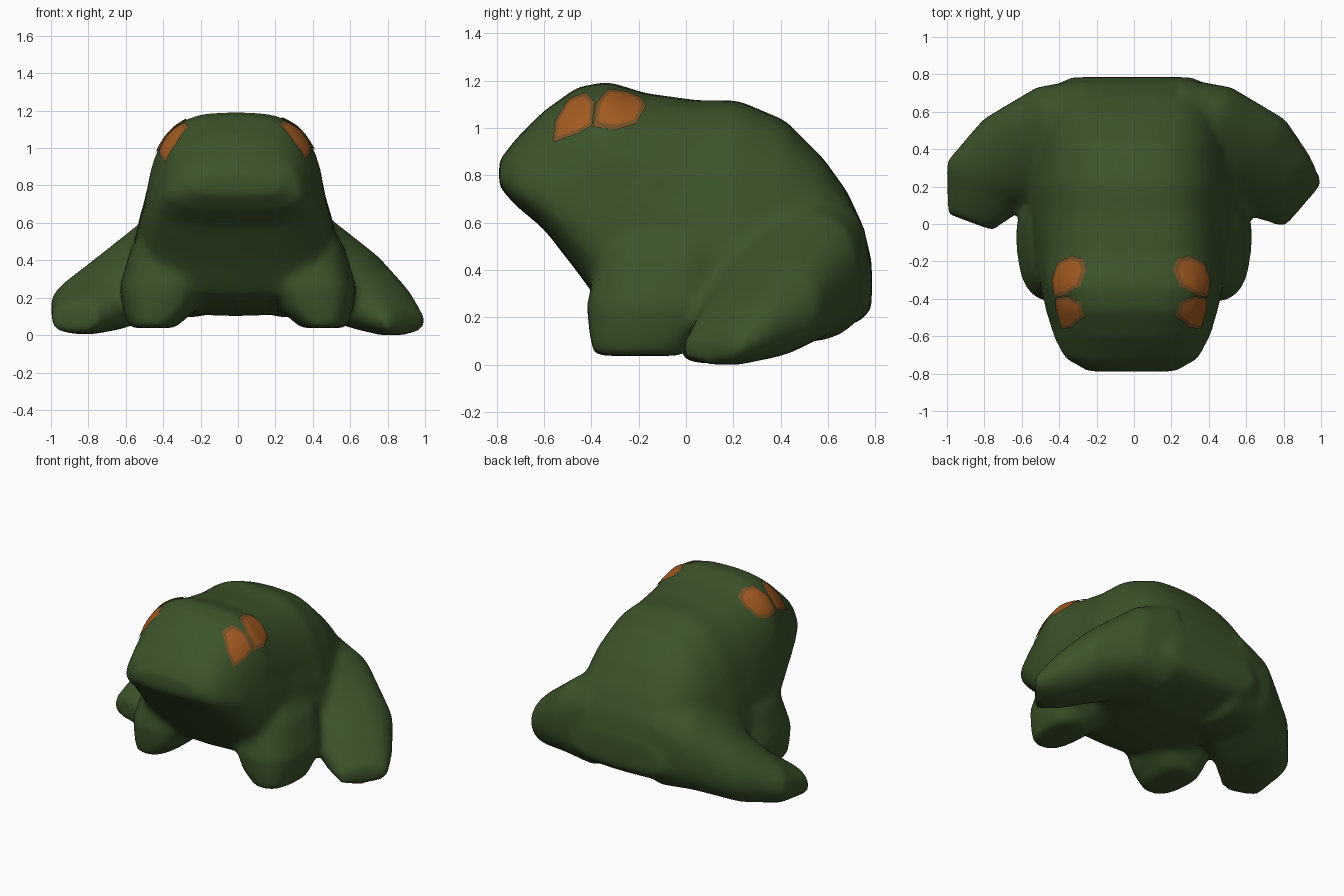
import bpy, bmesh, math
from mathutils import Vector
from mathutils.bvhtree import BVHTree

cube = bpy.data.objects.get("Cube")
if cube:
    bpy.data.objects.remove(cube, do_unlink=True)


def material(name, rgb):
    m = bpy.data.materials.new(name)
    m.use_nodes = True
    m.diffuse_color = (*rgb, 1)
    node = m.node_tree.nodes["Principled BSDF"]
    node.inputs["Base Color"].default_value = (*rgb, 1)
    node.inputs["Roughness"].default_value = 0.9
    return m


GREEN = material("moss green", (0.045, 0.087, 0.024))
ORANGE = material("eye orange", (0.36, 0.102, 0.015))
RIM = material("eye rim brown", (0.185, 0.083, 0.02))
SIDES = 28
X, Y, Z = Vector((1, 0, 0)), Vector((0, 1, 0)), Vector((0, 0, 1))


def ring(centre, u, v, power=2.0, taper=0.0):
    """Rounded-square cross-section; taper narrows u toward +v."""
    points = []
    for i in range(SIDES):
        a = 2 * math.pi * i / SIDES
        c, s = math.cos(a), math.sin(a)
        c = math.copysign(abs(c) ** (2 / power), c)
        s = math.copysign(abs(s) ** (2 / power), s)
        points.append(Vector(centre) + u * (c * (1 - taper * s)) + v * s)
    return points


def loft(bm, rings, mirror=False):
    loops = [[bm.verts.new((-p.x, p.y, p.z) if mirror else p) for p in r] for r in rings]
    for a, b in zip(loops, loops[1:]):
        for i in range(SIDES):
            j = (i + 1) % SIDES
            bm.faces.new((a[i], a[j], b[j], b[i]))
    bm.faces.new(loops[0])
    bm.faces.new(loops[-1])


def limb_rings(sections):
    """Rings square to a path: centre, half width, half height, squareness."""
    result = []
    for i, (c, w, h, power) in enumerate(sections):
        before = sections[max(i - 1, 0)][0]
        after = sections[min(i + 1, len(sections) - 1)][0]
        across = (Vector(after) - Vector(before)).cross(Z).normalized()
        result.append(ring(c, across * w, Z * h, power))
    return result


bm = bmesh.new()

# Head and trunk: y, bottom, top, half width at top, half width at bottom
trunk = [
    (-.79, .75, .86, .20, .26), (-.72, .67, .95, .29, .40), (-.60, .57, 1.07, .31, .48),
    (-.46, .39, 1.17, .38, .51), (-.33, .21, 1.195, .43, .53), (-.17, .14, 1.145, .42, .58),
    (.05, .11, 1.115, .40, .63), (.22, .10, 1.115, .39, .65), (.42, .10, 1.03, .37, .62),
    (.58, .13, .87, .36, .56), (.68, .16, .73, .35, .50), (.75, .19, .58, .32, .44),
    (.785, .24, .43, .27, .36),
]
rings = []
for y, low, high, top, base in trunk:
    mean = (top + base) / 2
    rings.append(ring((-.012, y, (low + high) / 2), X * mean, Z * (high - low) / 2,
                      3.1, (base - top) / (base + top)))
loft(bm, rings)

# Front legs, narrower toward the front: centre, half width, half depth
arm = [((.34, -.08, .64), .12, .18), ((.37, -.11, .46), .20, .26),
       ((.40, -.14, .25), .23, .28), ((.42, -.17, .13), .19, .24),
       ((.46, -.20, .035), .12, .19)]
arm_rings = [ring(c, X * w, Y * d, 2.8, -.12) for c, w, d in arm]

# Hind legs share a haunch; the left foot is splayed, the right one blunt
haunch = [((.22, .465, .41), .315, .32, 2.8), ((.43, .435, .375), .31, .28, 2.5),
          ((.66, .33, .24), .275, .215, 2.2)]
left_foot = [((.79, .20, .145), .225, .15, 2.1), ((.905, .10, .06), .16, .06, 2.4)]
right_foot = [((.805, .20, .155), .24, .155, 2.1), ((.875, .01, .085), .13, .08, 2.6)]

for foot, flip in ((left_foot, False), (right_foot, True)):
    loft(bm, arm_rings, flip)
    loft(bm, limb_rings(haunch + foot), flip)
bmesh.ops.recalc_face_normals(bm, faces=bm.faces)

# Fuse the parts into one soft skin
raw = bpy.data.meshes.new("body_parts")
bm.to_mesh(raw)
bm.free()
body = bpy.data.objects.new("body", raw)
bpy.context.collection.objects.link(body)
remesh = body.modifiers.new("fuse", "REMESH")
remesh.mode = "VOXEL"
remesh.voxel_size = 0.026
soften = body.modifiers.new("soften", "SMOOTH")
soften.factor = 0.5
soften.iterations = 8
graph = bpy.context.evaluated_depsgraph_get()
skin = bpy.data.meshes.new_from_object(body.evaluated_get(graph))
body.modifiers.clear()
body.data = skin
skin.name = "body"

# Rest the feet on the ground
floor = min(v.co.z for v in skin.vertices)
for v in skin.vertices:
    v.co.z -= floor
skin.materials.clear()
skin.materials.append(GREEN)
for p in skin.polygons:
    p.use_smooth = True
    p.material_index = 0
skin.update()
tree = BVHTree.FromPolygons([v.co.copy() for v in skin.vertices],
                            [tuple(p.vertices) for p in skin.polygons])

# Eye patches laid on the skin: outlines in y, z
patches = {
    "front": [(-.56, .965), (-.55, 1.05), (-.49, 1.145), (-.42, 1.155),
              (-.385, 1.1), (-.395, 1.005), (-.46, .98)],
    "rear": [(-.392, 1.0), (-.38, 1.09), (-.33, 1.165), (-.25, 1.17),
             (-.19, 1.145), (-.17, 1.095), (-.21, 1.015), (-.30, .985)],
}
STEPS = (0.02, 0.2, 0.4, 0.6, 0.8, 1.0)


def eye_patch(name, outline, side):
    points = []
    for a, b in zip(outline, outline[1:] + outline[:1]):
        for t in (0, 1 / 3, 2 / 3):
            points.append(Vector(a).lerp(Vector(b), t))
    middle = sum(points, Vector((0, 0))) / len(points)
    slant = Vector((side * 0.9, 0, 0.44))
    lift = 0.015 if side > 0 else -0.015
    bm = bmesh.new()
    loops = []
    for step in STEPS:
        loop = []
        for p in points:
            y, z = middle.lerp(p, step)
            target = Vector((side * (0.36 - 0.8 * (z - 1.07)), y, z + lift))
            hit, normal, _, _ = tree.ray_cast(target + slant, -slant)
            loop.append(bm.verts.new(hit + normal * 0.007))
        loops.append(loop)
    bm.faces.new(loops[0])
    for k in range(len(STEPS) - 1):
        for i in range(len(points)):
            j = (i + 1) % len(points)
            face = bm.faces.new((loops[k][i], loops[k][j], loops[k + 1][j], loops[k + 1][i]))
            face.material_index = 1 if k == len(STEPS) - 2 else 0
    bm.normal_update()
    for face in bm.faces:
        face.smooth = True
        if face.normal.dot(slant) < 0:
            face.normal_flip()
    mesh = bpy.data.meshes.new(name)
    bm.to_mesh(mesh)
    bm.free()
    mesh.materials.append(ORANGE)
    mesh.materials.append(RIM)
    bpy.context.collection.objects.link(bpy.data.objects.new(name, mesh))


for side, label in ((1, "left"), (-1, "right")):
    for part, outline in patches.items():
        eye_patch(f"{label}_eye_{part}", outline, side)
